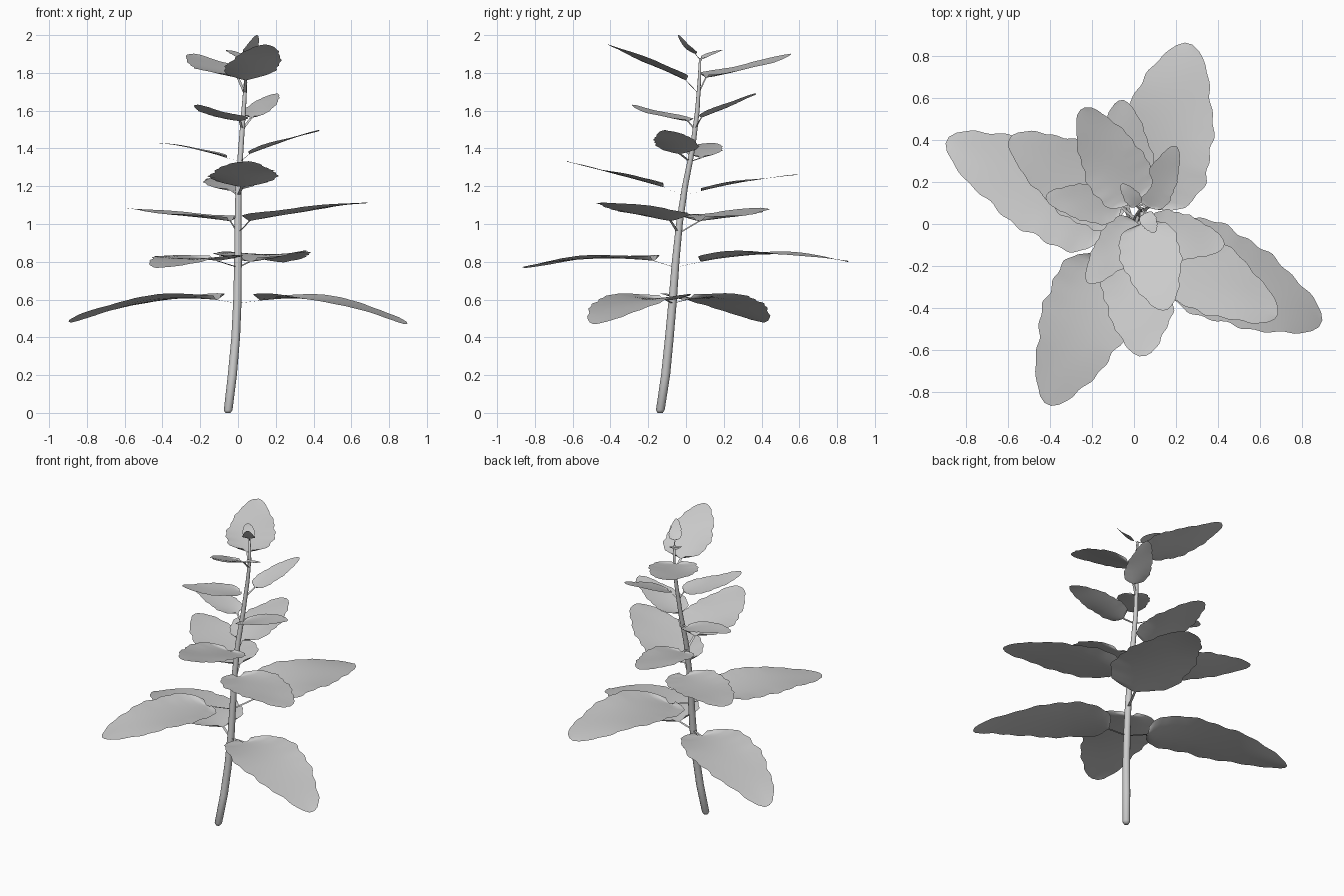
import bpy, bmesh, math, random
from mathutils import Vector

cube = bpy.data.objects.get("Cube")
if cube:
    bpy.data.objects.remove(cube, do_unlink=True)
random.seed(4)

GREY = (0.6, 0.6, 0.6, 1.0)
mat = bpy.data.materials.new("plain_grey")
mat.use_nodes = True
mat.diffuse_color = GREY
mat.node_tree.nodes["Principled BSDF"].inputs["Base Color"].default_value = GREY

# Stem centreline: x, y, z, radius
STEM = [(-0.053, -0.137, 0.0, 0.014), (-0.052, -0.136, 0.015, 0.023), (-0.03, -0.108, 0.2, 0.024),
        (-0.012, -0.088, 0.4, 0.023), (-0.003, -0.07, 0.6, 0.022), (0.0, -0.055, 0.8, 0.020),
        (0.0, -0.035, 1.0, 0.018), (0.003, -0.005, 1.2, 0.016), (0.015, 0.035, 1.4, 0.014),
        (0.03, 0.06, 1.6, 0.012), (0.04, 0.07, 1.75, 0.009), (0.035, 0.075, 1.88, 0.006)]


def stem_at(z):
    for a, b in zip(STEM, STEM[1:]):
        if z <= b[2]:
            t = (z - a[2]) / (b[2] - a[2])
            return Vector(a[:3]).lerp(Vector(b[:3]), t)
    return Vector(STEM[-1][:3])


def finish(bm, name):
    me = bpy.data.meshes.new(name)
    bm.to_mesh(me)
    bm.free()
    me.materials.append(mat)
    ob = bpy.data.objects.new(name, me)
    bpy.context.scene.collection.objects.link(ob)
    for p in me.polygons:
        p.use_smooth = True


# Stem: tapered tube of rings with closed ends
def make_stem():
    bm, sides, rings = bmesh.new(), 12, []
    for x, y, z, r in STEM:
        rings.append([bm.verts.new((x + r * math.cos(2 * math.pi * k / sides),
                                    y + r * math.sin(2 * math.pi * k / sides), z))
                      for k in range(sides)])
    for a, b in zip(rings, rings[1:]):
        for k in range(sides):
            bm.faces.new((a[k], a[(k + 1) % sides], b[(k + 1) % sides], b[k]))
    bm.faces.new(rings[0][::-1])
    bm.faces.new(rings[-1])
    finish(bm, "stem")


# Leaf outline: position along the leaf, half width (broad base, blunt tip)
OUTLINE = [(0, 0.2), (0.015, 0.5), (0.05, 0.74), (0.12, 0.9), (0.25, 1.0), (0.42, 0.98),
           (0.58, 0.86), (0.75, 0.67), (0.9, 0.43), (0.97, 0.25), (1, 0.08)]


def half_width(t):
    for (a, wa), (b, wb) in zip(OUTLINE, OUTLINE[1:]):
        if t <= b:
            return wa + (wb - wa) * (t - a) / (b - a)
    return OUTLINE[-1][1]


# Leaf: ragged blade on a curved midrib, with a thin flat stalk back to the stem
def make_leaf(name, node_z, base, tip, mid_z, width):
    base, tip = Vector(base), Vector(tip)
    ctrl = (base + tip) / 2
    ctrl.z = 2 * mid_z - (base.z + tip.z) / 2
    side = (tip - base).cross(Vector((0, 0, 1))).normalized()
    bm, rows, n = bmesh.new(), [], 48
    across = (-1, -0.66, -0.33, 0, 0.33, 0.66, 1)
    phase = [random.uniform(0, 6.28) for _ in range(2)]
    for i in range(n + 1):
        t = (i / n) ** 1.3
        p = base * (1 - t) ** 2 + ctrl * 2 * t * (1 - t) + tip * t * t
        row = []
        for u in across:
            ph = phase[u > 0]
            tooth = 1 + 0.03 * math.sin(43 * t + ph) + 0.03 * math.sin(19 * t + 2 * ph)
            w = width * half_width(t) * (tooth if abs(u) == 1 else 1)
            # Lobes lift beside the stalk, the edge ripples gently further out
            lift = width * (0.12 * u * u * math.exp(-(t / 0.5) ** 2)
                            + 0.02 * u * math.sin(9 * t + ph))
            row.append(bm.verts.new(p + side * u * w + Vector((0, 0, lift))))
        rows.append(row)
    for a, b in zip(rows, rows[1:]):
        for k in range(len(across) - 1):
            bm.faces.new((a[k], a[k + 1], b[k + 1], b[k]))
    # Stalk ribbon
    start, s = stem_at(node_z), side * min(0.008, width * 0.1)
    bm.faces.new([bm.verts.new(v) for v in (start - s, start + s, base + s, base - s)])
    finish(bm, name)


# Opposite leaf pairs up the stem: node height, then base, tip, mid height, half width of each
PAIRS = [
    (0.58, ((0.12, -0.10, 0.595), (0.89, -0.475, 0.47), 0.588, 0.22),
           ((-0.11, 0.0, 0.598), (-0.89, 0.40, 0.48), 0.588, 0.22)),
    (0.77, ((-0.11, -0.17, 0.805), (-0.41, -0.86, 0.77), 0.815, 0.215),
           ((0.06, 0.08, 0.80), (0.26, 0.86, 0.80), 0.84, 0.24)),
    (0.95, ((0.06, -0.08, 1.015), (0.68, -0.44, 1.115), 1.075, 0.185),
           ((-0.04, 0.07, 1.015), (-0.59, 0.41, 1.085), 1.05, 0.18)),
    (1.15, ((0.02, -0.12, 1.195), (0.04, -0.63, 1.33), 1.265, 0.18),
           ((-0.03, 0.08, 1.175), (-0.06, 0.59, 1.26), 1.228, 0.14)),
    (1.33, ((0.06, -0.03, 1.37), (0.43, -0.10, 1.495), 1.44, 0.115),
           ((-0.06, 0.08, 1.35), (-0.42, 0.13, 1.43), 1.40, 0.095)),
    (1.50, ((0.01, 0.01, 1.545), (-0.22, -0.28, 1.63), 1.58, 0.10),
           ((0.07, 0.08, 1.562), (0.20, 0.37, 1.69), 1.63, 0.08)),
    (1.69, ((0.04, 0.0, 1.76), (0.15, -0.41, 1.95), 1.86, 0.145),
           ((0.0, 0.105, 1.775), (-0.245, 0.55, 1.90), 1.83, 0.15)),
    (1.87, ((0.05, 0.05, 1.90), (0.10, -0.04, 2.0), 1.94, 0.04),
           ((0.02, 0.09, 1.875), (-0.06, 0.19, 1.92), 1.905, 0.038)),
]

make_stem()
for i, (z, first, second) in enumerate(PAIRS, 1):
    make_leaf(f"leaf_{i}_a", z, *first)
    make_leaf(f"leaf_{i}_b", z, *second)
